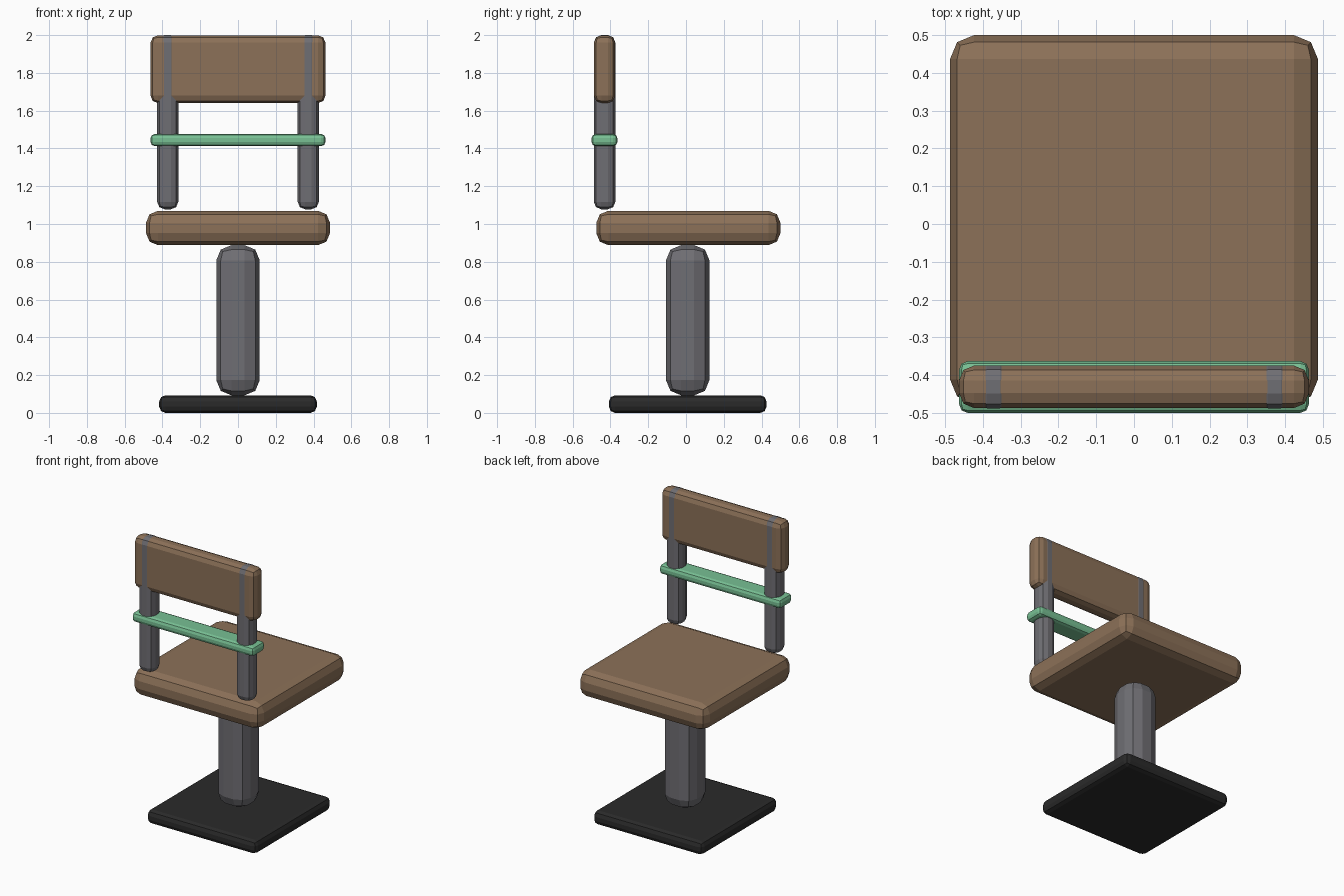
import bpy

if "Cube" in bpy.data.objects:
    bpy.data.objects.remove(bpy.data.objects["Cube"])


def material(name, rgb):
    # sRGB 0-255 to linear
    lin = [((c / 255 + 0.055) / 1.055) ** 2.4 for c in rgb]
    m = bpy.data.materials.new(name)
    m.diffuse_color = (*lin, 1)
    m.use_nodes = True
    m.node_tree.nodes["Principled BSDF"].inputs["Base Color"].default_value = m.diffuse_color
    return m


wood = material("brown", (140, 113, 88))
steel = material("grey", (111, 110, 115))
green = material("green", (120, 192, 148))
black = material("black", (42, 42, 42))


def rounded_box(name, x, y, z, mat):
    """Box between (min, max) ranges; bevel is 35% of its thinnest side."""
    ranges = (x, y, z)
    size = [b - a for a, b in ranges]
    bpy.ops.mesh.primitive_cube_add(size=1, location=[(a + b) / 2 for a, b in ranges])
    ob = bpy.context.object
    ob.name = name
    for v in ob.data.vertices:
        v.co = [c * s for c, s in zip(v.co, size)]
    bev = ob.modifiers.new("Bevel", 'BEVEL')
    bev.width = 0.35 * min(size)
    bev.segments = 2
    ob.data.materials.append(mat)
    return ob


# Base, column and seat
rounded_box("base", (-0.417, 0.417), (-0.408, 0.426), (0, 0.093), black)
rounded_box("column", (-0.115, 0.115), (-0.106, 0.124), (0.093, 0.888), steel)
rounded_box("seat", (-0.487, 0.487), (-0.475, 0.5), (0.888, 1.07), wood)

# Backrest, with posts showing just through its surface as thin strips
rounded_box("backrest", (-0.463, 0.463), (-0.487, -0.375), (1.64, 1.999), wood)
for side, s in (("left", -1), ("right", 1)):
    cx = s * 0.372
    rounded_box(side + "_post", (cx - 0.056, cx + 0.056), (-0.488, -0.374),
                (1.078, 2.0), steel)

# Crossbar around the posts
rounded_box("crossbar", (-0.463, 0.463), (-0.5, -0.363), (1.412, 1.477), green)
